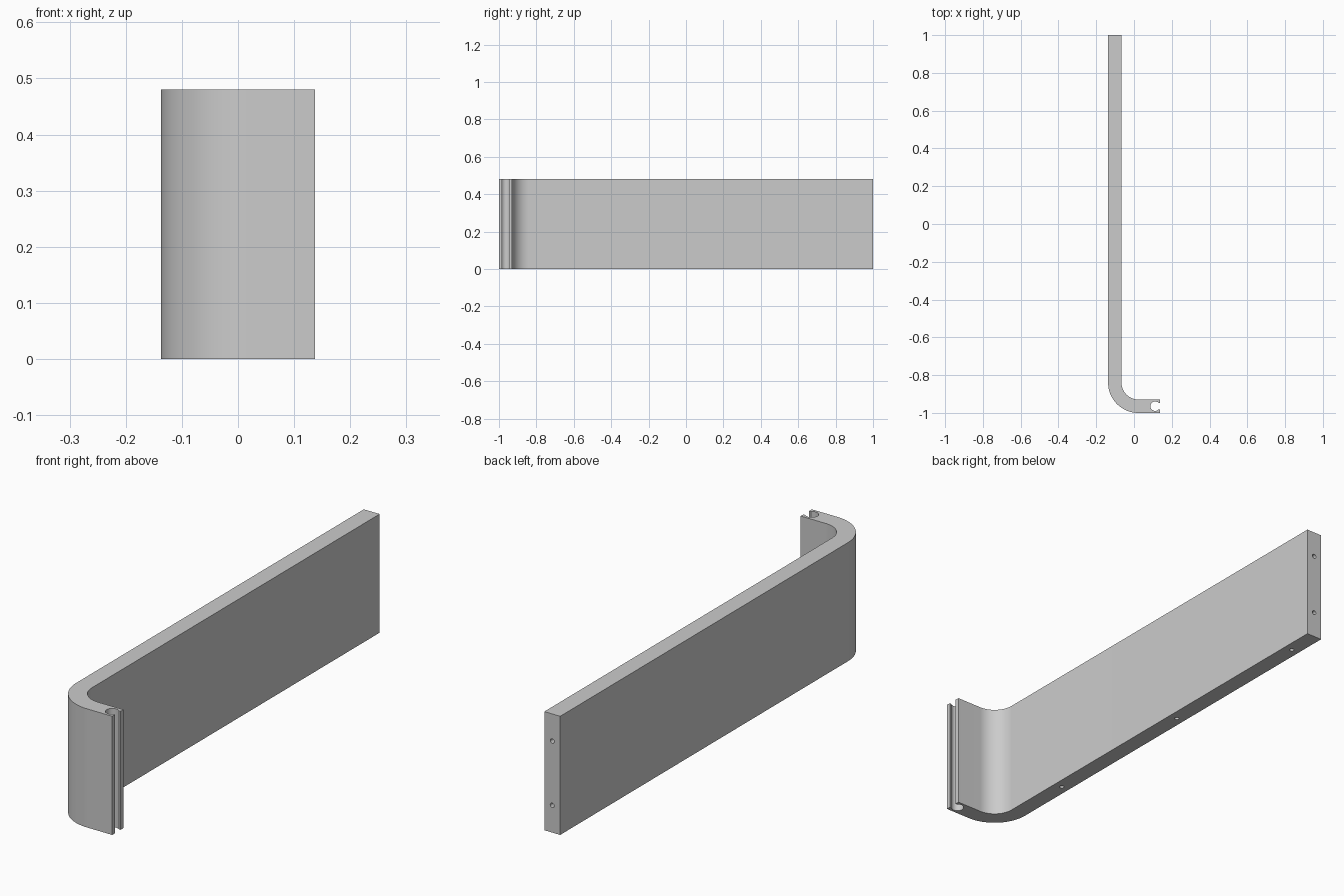
import bpy, bmesh
from math import sin, cos, pi, asin
from mathutils import Matrix, Vector

cube = bpy.data.objects.get("Cube")
if cube:
    bpy.data.objects.remove(cube)

HEIGHT = 0.48
LEFT, RIGHT, FRONT, BACK = -0.137, 0.137, -1.0, 1.0
THICK = 0.071
R_OUT = 0.16
R_IN = R_OUT - THICK

grey = bpy.data.materials.new("plain grey")
grey.use_nodes = True
colour = (0.6, 0.6, 0.6, 1)
grey.diffuse_color = colour
grey.node_tree.nodes["Principled BSDF"].inputs["Base Color"].default_value = colour


def arc(cx, cy, r, start, end, steps):
    angles = [start + (end - start) * i / steps for i in range(steps + 1)]
    return [(cx + r * cos(a), cy + r * sin(a)) for a in angles]


def make_object(name, bm):
    bmesh.ops.recalc_face_normals(bm, faces=bm.faces)
    mesh = bpy.data.meshes.new(name)
    bm.to_mesh(mesh)
    bm.free()
    mesh.materials.append(grey)
    obj = bpy.data.objects.new(name, mesh)
    bpy.context.collection.objects.link(obj)
    return obj


# Outline: long wall, rounded corner, short return with an open round channel
bend = (LEFT + R_OUT, FRONT + R_OUT)
slot_r, mouth = 0.025, 0.018
slot_x, slot_y = 0.112, FRONT + THICK / 2
gap = asin(mouth / slot_r)

outline = [(LEFT, BACK)]
outline += arc(*bend, R_OUT, pi, 1.5 * pi, 24)
outline += [(RIGHT, FRONT), (RIGHT, slot_y - mouth)]
outline += arc(slot_x, slot_y, slot_r, 2 * pi - gap, gap, 24)
outline += [(RIGHT, slot_y + mouth), (RIGHT, FRONT + THICK)]
outline += arc(*bend, R_IN, 1.5 * pi, pi, 24)
outline += [(LEFT + THICK, BACK)]

bm = bmesh.new()
base = bm.faces.new([bm.verts.new((x, y, 0)) for x, y in outline])
top = bmesh.ops.extrude_face_region(bm, geom=[base])
top_verts = [g for g in top["geom"] if isinstance(g, bmesh.types.BMVert)]
bmesh.ops.translate(bm, verts=top_verts, vec=(0, 0, HEIGHT))
panel = make_object("curved_panel", bm)

# Dowel holes: two in the back end, three along the underside
HOLE_R, DEPTH = 0.009, 0.08
mid_x = LEFT + THICK / 2
bm = bmesh.new()


def add_hole(position, rotation):
    bmesh.ops.create_cone(bm, cap_ends=True, segments=20, radius1=HOLE_R,
                          radius2=HOLE_R, depth=2 * DEPTH,
                          matrix=Matrix.Translation(Vector(position)) @ rotation)


for z in (0.11, 0.37):
    add_hole((mid_x, BACK, z), Matrix.Rotation(pi / 2, 4, "X"))
for y in (0.86, 0.145, -0.57):
    add_hole((mid_x, y, 0), Matrix.Identity(4))
cutter = make_object("hole_cutter", bm)
cutter.hide_render = True

bpy.ops.object.select_all(action="DESELECT")
panel.select_set(True)
bpy.context.view_layer.objects.active = panel
cut = panel.modifiers.new("holes", "BOOLEAN")
cut.operation = "DIFFERENCE"
cut.solver = "EXACT"
cut.object = cutter
bpy.ops.object.modifier_apply(modifier=cut.name)
bpy.data.objects.remove(cutter)

# Smooth bends with crisp edges
bpy.ops.object.shade_smooth_by_angle(angle=pi / 6)
